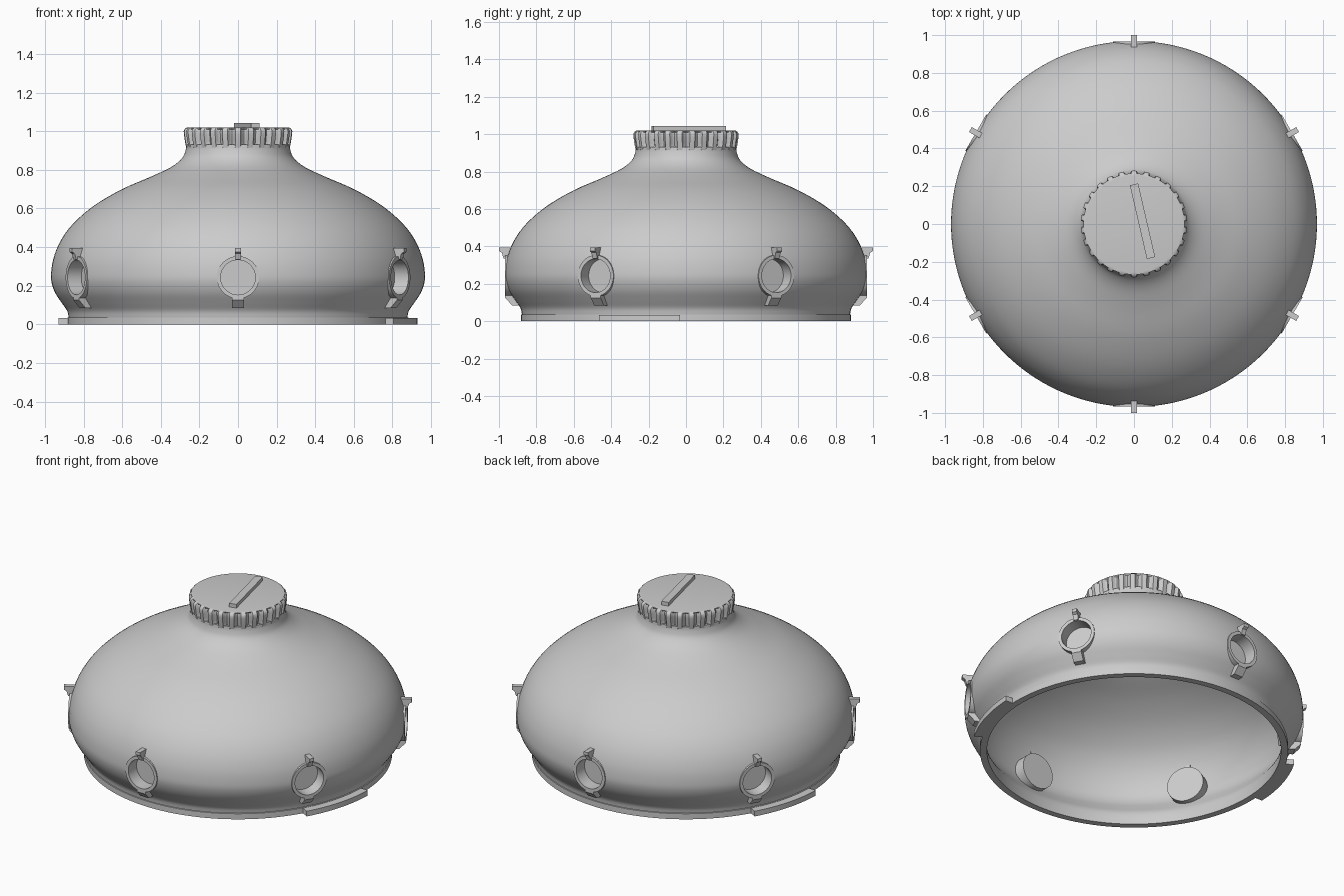
import bpy, bmesh
from math import sin, cos, pi, radians
from mathutils import Matrix, Vector

cube = bpy.data.objects.get("Cube")
if cube:
    bpy.data.objects.remove(cube, do_unlink=True)

grey = bpy.data.materials.new("plain grey")
grey.use_nodes = True
tone = (0.6, 0.6, 0.6, 1)
grey.diffuse_color = tone
grey.node_tree.nodes["Principled BSDF"].inputs["Base Color"].default_value = tone


def finish(name, bm, matrix=Matrix(), angle=30):
    bmesh.ops.remove_doubles(bm, verts=bm.verts, dist=1e-5)
    bmesh.ops.recalc_face_normals(bm, faces=bm.faces)
    bm.transform(matrix)
    mesh = bpy.data.meshes.new(name)
    bm.to_mesh(mesh)
    bm.free()
    mesh.materials.append(grey)
    obj = bpy.data.objects.new(name, mesh)
    bpy.context.collection.objects.link(obj)
    smooth(obj, angle)
    return obj


def smooth(obj, angle=30):
    bpy.ops.object.select_all(action='DESELECT')
    obj.select_set(True)
    bpy.context.view_layer.objects.active = obj
    bpy.ops.object.shade_smooth_by_angle(angle=radians(angle))


def lathe(profile, steps=96, start=0, sweep=360, shape=None):
    """Turn a closed (radius, height) profile round z."""
    bm = bmesh.new()
    full = sweep == 360
    rings = []
    for i in range(steps if full else steps + 1):
        a = radians(start + sweep * i / steps)
        ring = []
        for r, z in profile:
            r = shape(r, z, a) if shape else r
            ring.append(bm.verts.new((r * cos(a), r * sin(a), z)))
        rings.append(ring)
    n = len(profile)
    for i in range(steps):
        p, q = rings[i], rings[(i + 1) % len(rings)]
        for j in range(n):
            k = (j + 1) % n
            on_axis = [profile[j][0] < 1e-6, profile[k][0] < 1e-6]
            if all(on_axis):
                continue
            if on_axis[0]:
                bm.faces.new((p[j], q[k], p[k]))
            elif on_axis[1]:
                bm.faces.new((p[j], q[j], p[k]))
            else:
                bm.faces.new((p[j], q[j], q[k], p[k]))
    if not full:
        bm.faces.new(rings[0])
        bm.faces.new(rings[-1])
    return bm


def plate(points, width):
    """Extrude an x-z outline to a width centred on y = 0."""
    bm = bmesh.new()
    face = bm.faces.new([bm.verts.new((x, -width / 2, z)) for x, z in points])
    geom = bmesh.ops.extrude_face_region(bm, geom=[face])["geom"]
    verts = [g for g in geom if isinstance(g, bmesh.types.BMVert)]
    bmesh.ops.translate(bm, vec=(0, width, 0), verts=verts)
    return bm


def curve(points, cuts=4):
    """Smooth spline through the points."""
    p = [Vector(q) for q in points]
    p = [2 * p[0] - p[1]] + p + [2 * p[-1] - p[-2]]
    out = []
    for a, b, c, d in zip(p, p[1:], p[2:], p[3:]):
        for s in range(cuts):
            t = s / cuts
            out.append(0.5 * (2 * b + (c - a) * t + (2 * a - 5 * b + 4 * c - d) * t * t
                              + (3 * b - a - 3 * c + d) * t ** 3))
    return out + [p[-2]]


# Hollow dome with lip and neck
outer = curve([(.877, .036), (.885, .07), (.912, .11), (.945, .16), (.964, .21), (.968, .26),
               (.956, .34), (.92, .43), (.855, .52), (.745, .615), (.6, .7), (.45, .765),
               (.345, .815), (.29, .86), (.272, .9), (.268, .93)])
inner = []
for i, p in enumerate(outer):
    t = (outer[min(i + 1, len(outer) - 1)] - outer[max(i - 1, 0)]).normalized()
    inner.append(p + Vector((-t.y, t.x)) * .035)
profile = [(.882, 0), (.882, .035)] + [tuple(p) for p in outer]
profile += [tuple(p) for p in reversed(inner)] + [(.842, 0)]
dome = finish("dome_shell", lathe(profile, 144))

# Openings for the six portholes
PORT_Z = .243
SIDES = [30 + 60 * i for i in range(6)]
to_side = Matrix.Translation((0, 0, PORT_Z)) @ Matrix.Rotation(pi / 2, 4, 'Y')
cutters = bmesh.new()
for side in SIDES:
    spot = Matrix.Rotation(radians(side), 4, 'Z') @ to_side @ Matrix.Translation((0, 0, .95))
    bmesh.ops.create_cone(cutters, cap_ends=True, segments=48, radius1=.1, radius2=.1,
                          depth=.3, matrix=spot)
cutter = finish("porthole_cutter", cutters)
cutter.hide_render = True
mod = dome.modifiers.new("openings", 'BOOLEAN')
mod.operation = 'DIFFERENCE'
mod.solver = 'EXACT'
mod.object = cutter
bpy.context.view_layer.objects.active = dome
bpy.ops.object.modifier_apply(modifier=mod.name)
bpy.data.objects.remove(cutter, do_unlink=True)
smooth(dome)

# Porthole cups, each with a hook above and a foot below
cup = [(0, .855), (.11, .855), (.11, .967), (.09, .967), (.09, .885), (0, .885)]
hook = [(.9, .395), (1, .395), (1, .375), (.985, .366), (.975, .335), (.9, .335)]
foot = [(.89, .15), (.967, .15), (.967, .125), (.93, .085), (.88, .085)]
for number, side in enumerate(SIDES, 1):
    turn = Matrix.Rotation(radians(side), 4, 'Z')
    finish(f"porthole_cup_{number}", lathe(cup, 48), turn @ to_side)
    finish(f"porthole_hook_{number}", plate(hook, .03), turn)
    finish(f"porthole_foot_{number}", plate(foot, .06), turn)

# Two locking tabs on the lip
tab = [(.86, 0), (.93, 0), (.93, .033), (.86, .033)]
for number, start in enumerate((-30, 150), 1):
    finish(f"locking_tab_{number}", lathe(tab, 16, start, 28))

# Fluted cap
FLUTES = 26


def flute(r, z, a):
    if r < .25 or not .915 < z < 1.012:
        return r
    return r - .022 * max(0, cos(FLUTES * a)) ** .6


cap = [(0, .9), (.262, .9), (.268, .91), (.27, .92), (.276, .95), (.281, .985), (.282, 1.0),
       (.278, 1.01), (.268, 1.018), (.255, 1.02), (0, 1.02)]
finish("fluted_cap", lathe(cap, FLUTES * 10, shape=flute), angle=40)

# Raised grip bar on the cap
grip = plate([(-.2, 1.015), (.2, 1.015), (.2, 1.043), (-.2, 1.043)], .045)
finish("cap_grip", grip, Matrix.Translation((.045, .015, 0)) @ Matrix.Rotation(radians(103), 4, 'Z'))
